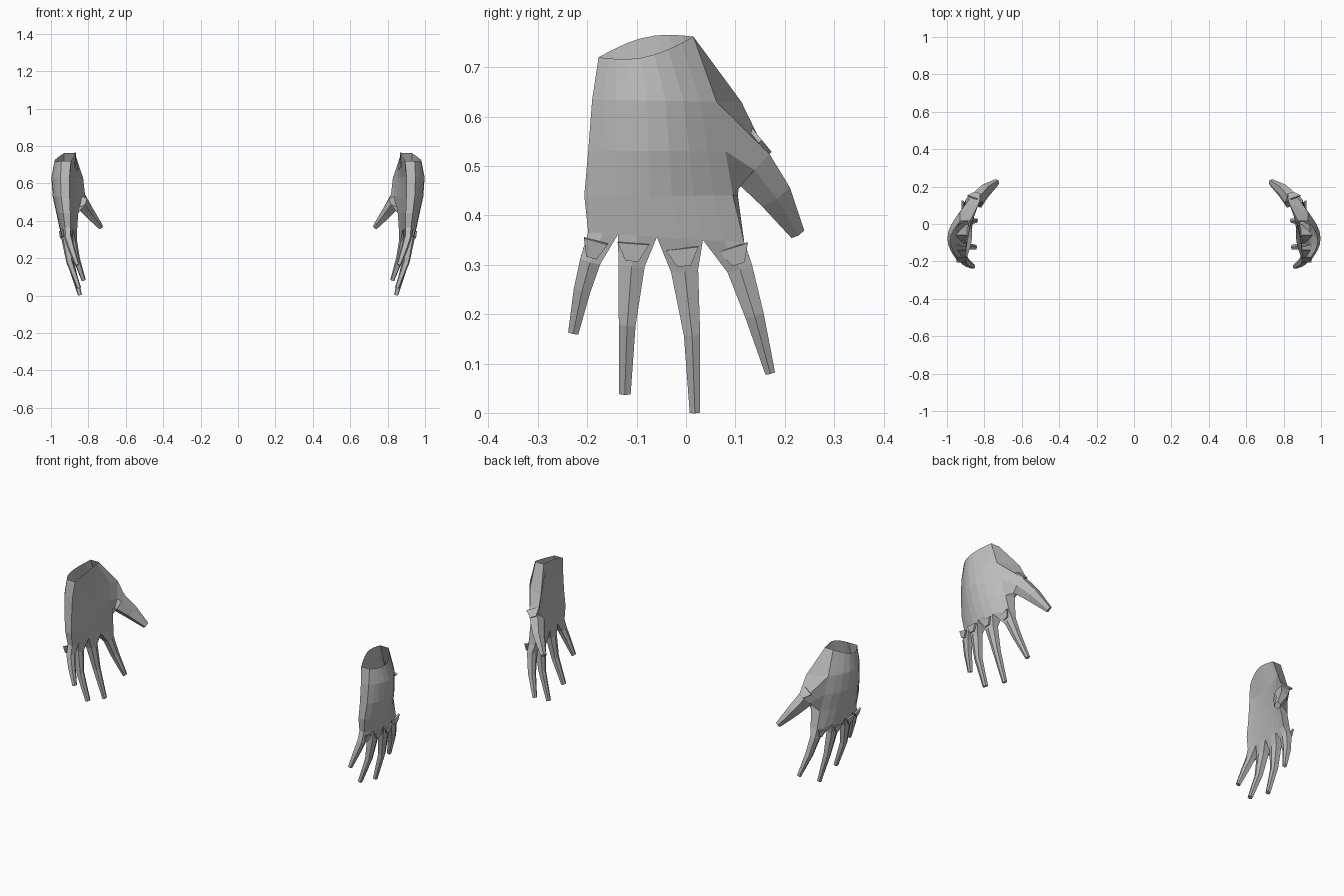
import bpy, bmesh, math
from mathutils import Vector

cube = bpy.data.objects.get("Cube")
if cube:
    bpy.data.objects.remove(cube, do_unlink=True)

skin = bpy.data.materials.new("plain_grey")
skin.use_nodes = True
grey = (0.5, 0.5, 0.5, 1)
skin.diffuse_color = grey
skin.node_tree.nodes["Principled BSDF"].inputs["Base Color"].default_value = grey

# Columns across the palm: each finger grows from two of them
COLUMNS = (0, 0.095, 0.19, 0.315, 0.44, 0.59, 0.735, 0.87, 1)
BACK = Vector((1, 0, 0))


def finish(bm, name, side):
    """Mirror to the wanted side, fix the normals and make the object."""
    for v in bm.verts:
        v.co.x *= side
    bmesh.ops.recalc_face_normals(bm, faces=bm.faces)
    mesh = bpy.data.meshes.new(name)
    bm.to_mesh(mesh)
    bm.free()
    mesh.materials.append(skin)
    bpy.context.collection.objects.link(bpy.data.objects.new(name, mesh))


def bridge(bm, a, b):
    """Join two closed loops of vertices."""
    for i in range(len(a)):
        j = (i + 1) % len(a)
        bm.faces.new((a[i], a[j], b[j], b[i]))


def palm_ring(bm, y0, y1, z0, z1, cx, half, curl, dip, thenar, lean):
    """Curved section: back (+x) row and palm row, thickened at the thumb edge."""
    back, front = [], []
    for t in COLUMNS:
        bulge = math.sin(math.pi * t)
        mid = cx - curl * (t - 0.35) ** 2
        h = half * (0.45 + 0.55 * bulge + thenar * t ** 3)
        z = z0 + (z1 - z0) * t
        y = y0 + (y1 - y0) * t
        back.append(bm.verts.new((mid + h, y - lean * t, z - dip * bulge)))
        front.append(bm.verts.new((mid - h, y, z + dip * bulge)))
    return back, front


def frame(path, i):
    """Side, outward and lengthwise axes at a point of a digit."""
    t = (path[min(i + 1, len(path) - 1)] - path[max(i - 1, 0)]).normalized()
    w = (BACK - t * BACK.dot(t)).normalized()
    return w.cross(t), w, t


def grow_digit(bm, root, path, widths, depths):
    """Extrude a tapering digit from an open loop of six vertices."""
    section = ((-1, 0.65), (0, 1), (1, 0.65), (1, -0.65), (0, -1), (-1, -0.65))
    loop = root
    for i, p in enumerate(path):
        u, w, t = frame(path, i)
        ring = [bm.verts.new(p + u * a * widths[i] / 2 + w * b * depths[i] / 2)
                for a, b in section]
        bridge(bm, loop, ring)
        loop = ring
    bm.faces.new(loop)


def make_plate(name, side, centre, across, normal, along, top, bottom, length):
    """Thin tapered plate lying on a digit."""
    bm = bmesh.new()
    corners = ((-top, -length), (top, -length), (bottom, length), (-bottom, length))
    low, high = ([bm.verts.new(centre + across * a / 2 + along * b / 2 + normal * h)
                  for a, b in corners] for h in (-0.005, 0.004))
    bridge(bm, low, high)
    bm.faces.new(low)
    bm.faces.new(high)
    finish(bm, name, side)


# Palm sections from the open wrist to the knuckles
PALM = [
    (-0.177, 0.015, 0.72, 0.762, 0.925, 0.057, 0.05, 0.02, 0.0, 0.0),
    (-0.19, 0.112, 0.635, 0.63, 0.943, 0.054, 0.15, 0.0, 0.5, 0.05),
    (-0.198, 0.115, 0.53, 0.53, 0.941, 0.050, 0.15, 0.0, 0.4, 0.035),
    (-0.206, 0.105, 0.44, 0.44, 0.930, 0.042, 0.12, 0.0, 0.15, 0.01),
    (-0.198, 0.118, 0.365, 0.345, 0.923, 0.031, 0.10, 0.0, 0.2, 0.0),
]

# Finger paths, then widths and depths at knuckle, middle joint and tip
FINGERS = {
    "little_finger": ([(0.908, -0.193, 0.31), (0.89, -0.21, 0.25), (0.86, -0.228, 0.163)],
                      (0.042, 0.034, 0.021), (0.042, 0.036, 0.022)),
    "ring_finger": ([(0.918, -0.11, 0.30), (0.90, -0.119, 0.18), (0.85, -0.124, 0.04)],
                    (0.053, 0.034, 0.024), (0.05, 0.036, 0.022)),
    "middle_finger": ([(0.910, -0.003, 0.29), (0.89, 0.012, 0.16), (0.845, 0.018, 0.002)],
                      (0.055, 0.033, 0.021), (0.05, 0.036, 0.022)),
    "index_finger": ([(0.884, 0.108, 0.295), (0.865, 0.138, 0.2), (0.825, 0.17, 0.082)],
                     (0.052, 0.038, 0.02), (0.046, 0.038, 0.022)),
}
THUMB = [Vector(p) for p in ((0.838, 0.128, 0.505), (0.795, 0.177, 0.445),
                             (0.733, 0.224, 0.366))]

for side, label in ((1, "left"), (-1, "right")):
    # Palm shell, left open at the wrist, the thumb root and the finger roots
    bm = bmesh.new()
    rows = [palm_ring(bm, *r) for r in PALM]
    for k, ((b0, f0), (b1, f1)) in enumerate(zip(rows, rows[1:])):
        for i in range(len(COLUMNS) - 1):
            bm.faces.new((b0[i], b0[i + 1], b1[i + 1], b1[i]))
            bm.faces.new((f0[i], f0[i + 1], f1[i + 1], f1[i]))
        bm.faces.new((b0[0], f0[0], f1[0], b1[0]))
        if k not in (1, 2):
            bm.faces.new((b0[-1], f0[-1], f1[-1], b1[-1]))

    # Fingers and their knuckle plates
    back, front = rows[-1]
    for n, (name, (points, widths, depths)) in enumerate(FINGERS.items()):
        path = [Vector(p) for p in points]
        s = slice(2 * n, 2 * n + 3)
        grow_digit(bm, back[s] + front[s][::-1], path, widths, depths)
        u, w, t = frame(path, 0)
        centre = path[0] - t * 0.03 + w * (depths[0] / 2 + 0.003)
        make_plate(f"{label}_{name}_plate", side, centre, u, w, t,
                   widths[0] * 1.2, widths[0] * 0.5, 0.036)

    # Thumb and its plate
    root = [rows[k][0][-1] for k in (3, 2, 1)] + [rows[k][1][-1] for k in (1, 2, 3)]
    grow_digit(bm, root, THUMB, (0.088, 0.068, 0.03), (0.07, 0.055, 0.028))
    u, w, t = frame(THUMB, 0)
    make_plate(label + "_thumb_plate", side, THUMB[0] + u * 0.046 - t * 0.02,
               w, u, t, 0.07, 0.035, 0.045)
    finish(bm, label + "_hand", side)
